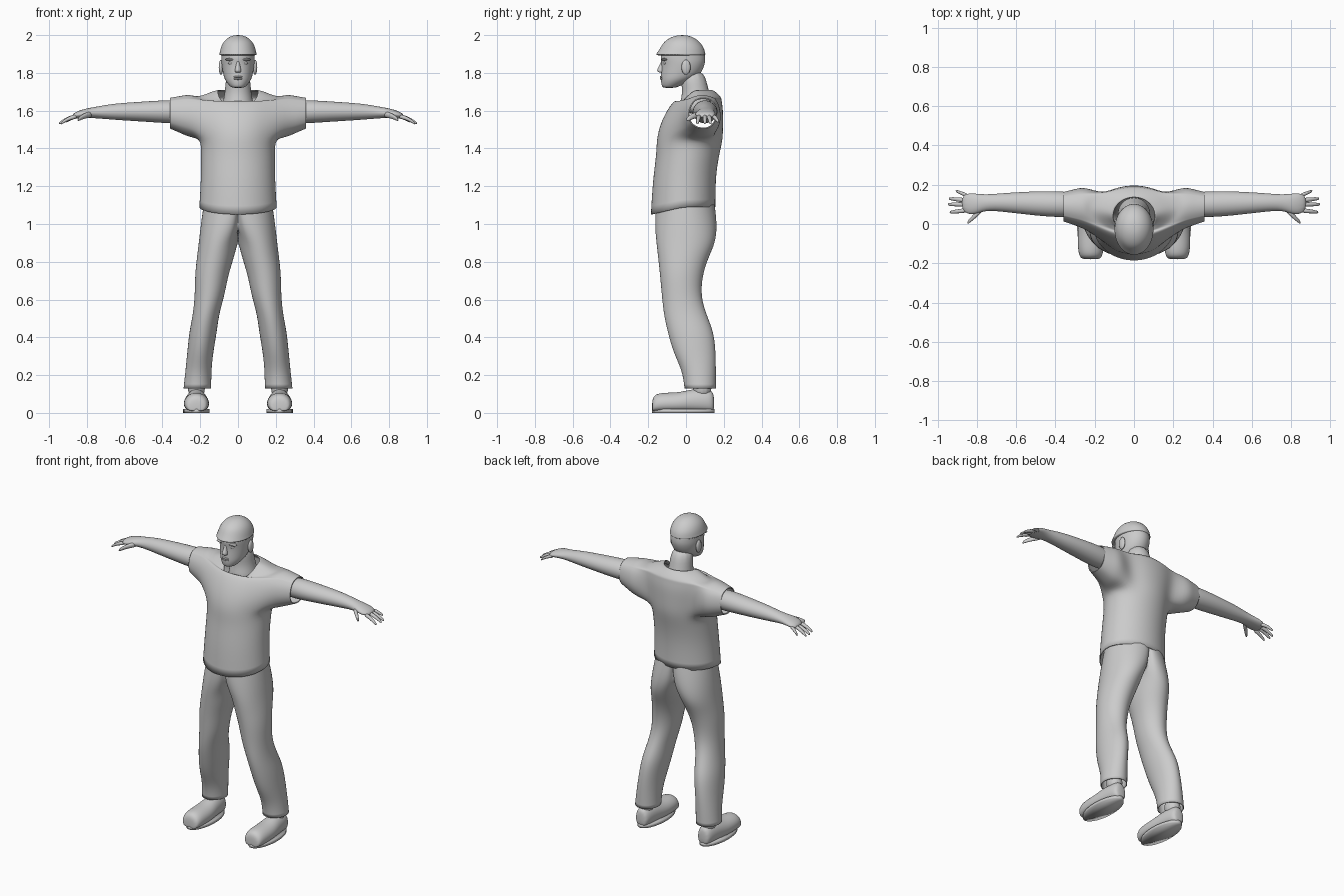
import bpy, bmesh, math

cube = bpy.data.objects.get("Cube")
if cube:
    bpy.data.objects.remove(cube, do_unlink=True)

colour = (0.6, 0.6, 0.6, 1)
grey = bpy.data.materials.new("plain grey")
grey.use_nodes = True
grey.diffuse_color = colour
grey.node_tree.nodes["Principled BSDF"].inputs["Base Color"].default_value = colour


def place(axis, along, p, q):
    return {"x": (along, p, q), "y": (p, along, q), "z": (p, q, along)}[axis]


def mix(start, end, t):
    return [a + (b - a) * t for a, b in zip(start, end)]


def oval(bounds, angle):
    """Point on an ellipse that fills the bounds (low, high, low, high)."""
    p_low, p_high, q_low, q_high = bounds
    return (mix([p_low], [p_high], (1 + math.cos(angle)) / 2)[0],
            mix([q_low], [q_high], (1 + math.sin(angle)) / 2)[0])


def upright(rows):
    """Symmetric rows: height, half width, front, back and an optional dip at the front."""
    return [(z, -half, half, front, back, *dip) for z, half, front, back, *dip in rows]


def add_rings(bm, axis, stations, sides):
    rings = []
    for along, *bounds in stations:
        dip = bounds.pop() if len(bounds) > 4 else 0
        angles = [math.tau * k / sides for k in range(sides)]
        rings.append([bm.verts.new(place(axis, along + dip * min(math.sin(a), 0), *oval(bounds, a)))
                      for a in angles])
    return rings


def bridge(bm, lower, upper):
    for k in range(len(lower)):
        bm.faces.new((lower[k - 1], lower[k], upper[k], upper[k - 1]))


def finish(name, bm, mirror=False, thick=0, levels=2):
    bmesh.ops.recalc_face_normals(bm, faces=bm.faces)
    mesh = bpy.data.meshes.new(name)
    bm.to_mesh(mesh)
    bm.free()
    mesh.materials.append(grey)
    mesh.shade_smooth()
    part = bpy.data.objects.new(name, mesh)
    bpy.context.collection.objects.link(part)
    if mirror:
        part.modifiers.new("Mirror", "MIRROR")
    if levels:
        subdivision = part.modifiers.new("Subdivision", "SUBSURF")
        subdivision.levels = subdivision.render_levels = levels
    if thick:
        part.modifiers.new("Solidify", "SOLIDIFY").thickness = thick


def tube(name, axis, stations, sides=12, caps=True, reshape=None, **options):
    bm = bmesh.new()
    rings = add_rings(bm, axis, stations, sides)
    for lower, upper in zip(rings, rings[1:]):
        bridge(bm, lower, upper)
    if caps:
        bm.faces.new(rings[0])
        bm.faces.new(rings[-1])
    if reshape:
        reshape(bm)
    finish(name, bm, **options)


def ball(name, centre, size, mirror=False):
    bm = bmesh.new()
    bmesh.ops.create_uvsphere(bm, u_segments=16, v_segments=10, radius=1)
    bmesh.ops.scale(bm, vec=size, verts=bm.verts)
    bmesh.ops.translate(bm, vec=centre, verts=bm.verts)
    finish(name, bm, mirror, levels=0)


# Shirt: torso rings with open armholes, and sleeves drawn out of them
bm = bmesh.new()
sides, low, high = 16, 3, 7
rings = add_rings(bm, "z", upright([
    (1.09, .21, -.19, .16, .04), (1.25, .2, -.18, .16, .02), (1.37, .2, -.16, .18),
    (1.45, .2, -.16, .2), (1.53, .22, -.14, .2), (1.61, .23, -.1, .2),
    (1.66, .23, -.06, .19), (1.67, .22, -.05, .19, .03), (1.7, .15, -.05, .16, .06),
    (1.71, .11, -.06, .14, .1)]), sides)
for row, (lower, upper) in enumerate(zip(rings, rings[1:])):
    for k in range(sides):
        beside_arm = (k + 2) % 8 < 4
        if not (beside_arm and low <= row < high):
            after = (k + 1) % sides
            bm.faces.new((lower[k], lower[after], upper[after], upper[k]))
shoulder, cuff = (-.03, .2, 1.45, 1.69), (.01, .17, 1.5, 1.67)
for sign, middle in ((1, 0), (-1, sides // 2)):
    columns = [(middle + step) % sides for step in range(-2, 3)]
    between = rings[low + 1:high]
    loop = [rings[low][k] for k in columns]
    loop += [ring[columns[-1]] for ring in between]
    loop += [rings[high][k] for k in reversed(columns)]
    loop += [ring[columns[0]] for ring in reversed(between)]
    angles = [math.atan2(v.co.z - 1.55, v.co.y - .06) for v in loop]
    for t in (0, .5, .9, 1):
        x = mix([.25], [.36], t)[0]
        bounds = mix(shoulder, cuff, t)
        sleeve = [bm.verts.new((sign * x, *oval(bounds, a))) for a in angles]
        bridge(bm, loop, sleeve)
        loop = sleeve
finish("shirt", bm, thick=.006)


# Trousers: one leg, cut flat on the centre plane and mirrored
def cut_at_centre(bm):
    for v in bm.verts:
        v.co.x = max(v.co.x, 0)
    flat = [f for f in bm.faces if not any(v.co.x for v in f.verts)]
    bmesh.ops.delete(bm, geom=flat, context="FACES")


tube("trousers", "z", [
    (.13, .14, .29, -.01, .16), (.22, .14, .28, -.02, .16), (.32, .13, .27, -.07, .16),
    (.43, .11, .26, -.1, .15), (.52, .1, .24, -.12, .11), (.62, .07, .23, -.13, .08),
    (.73, .05, .23, -.14, .09), (.82, .02, .22, -.15, .12), (.9, 0, .21, -.16, .16),
    (1, -.08, .2, -.17, .17), (1.14, -.15, .18, -.16, .15)],
    sides=16, caps=False, reshape=cut_at_centre, mirror=True, thick=.005)


# Shoes: rows of length position, half width and height, with a flattened base
def flatten_base(bm):
    for v in bm.verts:
        v.co.z = max(v.co.z, .01)


foot = .22
shoe_rows = [(-.18, .04, .06), (-.17, .06, .1), (-.12, .07, .11), (-.03, .07, .11),
             (.03, .06, .13), (.13, .05, .13), (.15, .03, .1)]
tube("shoes", "y", [(y, foot - half, foot + half, -.01, top) for y, half, top in shoe_rows],
     reshape=flatten_base, mirror=True)
sole = (foot - .07, foot + .07, -.18, .15)
tube("shoe_soles", "z", [(0, *sole), (.02, *sole)], sides=32, mirror=True, levels=0)
ankle = (foot - .05, foot + .05, .03, .14)
tube("ankles", "z", [(.07, *ankle), (.2, *ankle)], mirror=True)

# Arms tapering into palms
tube("arms", "x", [
    (.27, .04, .16, 1.53, 1.65), (.37, .03, .17, 1.53, 1.66), (.5, .04, .17, 1.54, 1.65),
    (.66, .06, .16, 1.55, 1.64), (.76, .07, .15, 1.56, 1.62), (.82, .04, .16, 1.56, 1.61),
    (.88, .06, .155, 1.555, 1.585)], mirror=True)


# Fingers and thumb: each bends gently from its base to its tip
def finger(name, base, tip, radius):
    stations = []
    for t in (0, .4, .8, 1):
        x, y, z = mix(base, tip, t)
        z += .01 * math.sin(math.pi * t)
        r = radius * (1 - t ** 3 / 2)
        stations.append((x, y - r, y + r, z - r, z + r))
    tube(name, "x", stations, sides=8, mirror=True, levels=1)


finger("index_fingers", (.85, .07, 1.57), (.94, .06, 1.53), .013)
finger("middle_fingers", (.85, .1, 1.57), (.95, .1, 1.53), .013)
finger("ring_fingers", (.85, .12, 1.57), (.945, .13, 1.53), .013)
finger("little_fingers", (.84, .14, 1.57), (.91, .17, 1.54), .012)
finger("thumbs", (.77, .08, 1.58), (.85, .005, 1.55), .018)

# Neck and head
tube("neck", "z", upright([(1.58, .1, -.05, .14), (1.66, .08, -.03, .14),
                           (1.71, .07, -.02, .12), (1.82, .065, -.04, .1)]))
tube("head", "z", upright([
    (1.72, .03, -.12, -.06), (1.73, .045, -.13, -.03), (1.76, .07, -.135, .03),
    (1.79, .08, -.135, .08), (1.85, .09, -.13, .105), (1.88, .09, -.14, .105),
    (1.92, .09, -.13, .1), (1.95, .06, -.1, .06)]), sides=16)
tube("nose", "z", upright([(1.8, .015, -.14, -.11), (1.81, .02, -.16, -.11),
                           (1.84, .01, -.14, -.11), (1.87, .01, -.13, -.11)]))
ball("eyes", (.035, -.108, 1.852), (.017, .013, .009), mirror=True)
ball("brows", (.04, -.113, 1.871), (.03, .016, .007), mirror=True)
for name, height in (("upper_lip", 1.779), ("lower_lip", 1.769)):
    ball(name, (0, -.128, height), (.024, .01, .006))
ball("ears", (.09, 0, 1.83), (.012, .024, .04), mirror=True)

# Helmet: dome with a slightly flared rim
tube("helmet", "z", upright([
    (1.89, .107, -.168, .11), (1.9, .1, -.16, .105), (1.93, .095, -.14, .1),
    (1.965, .08, -.12, .075), (1.99, .05, -.08, .04), (2, .02, -.04, 0)]),
    sides=16, thick=.004)
